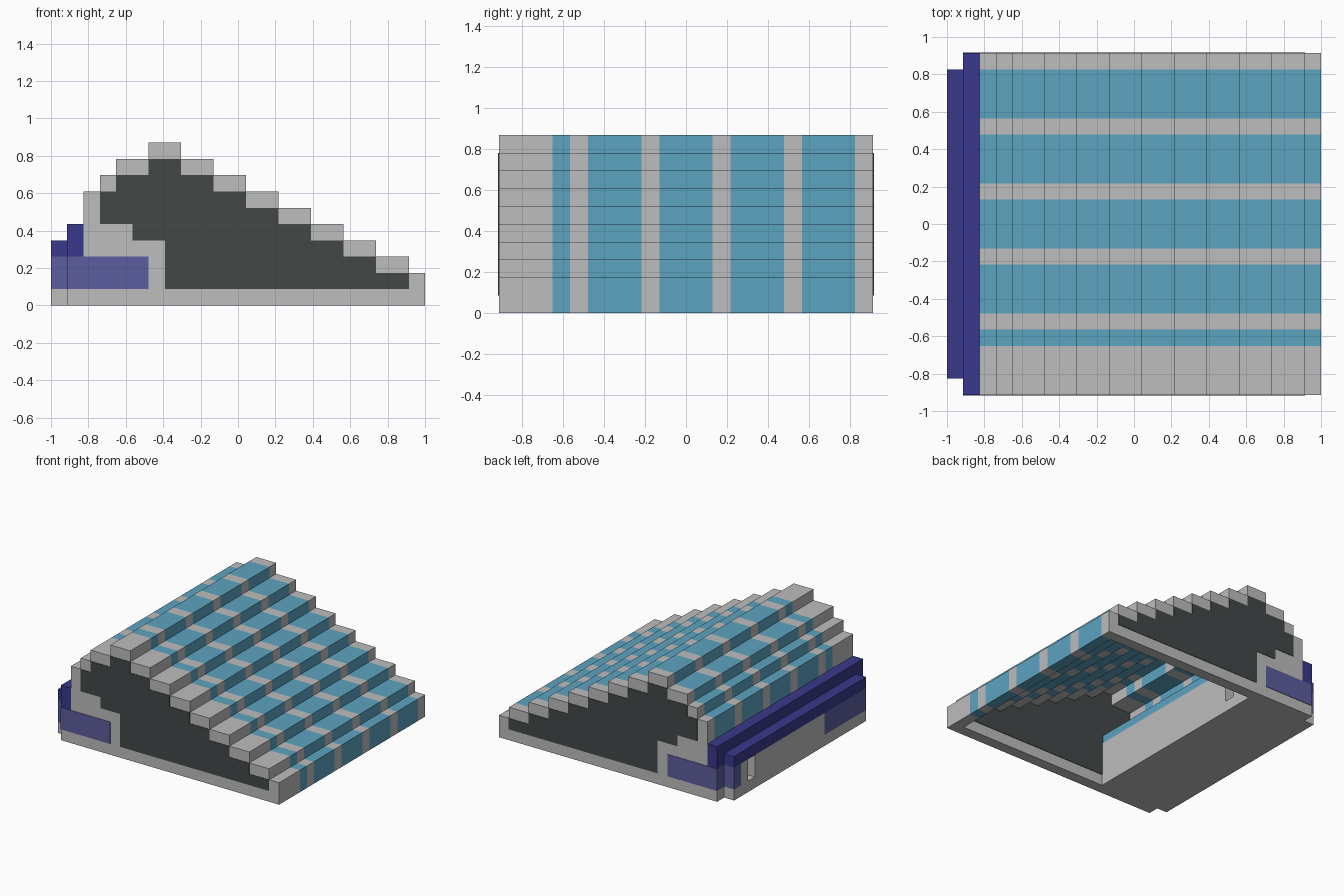
import bpy, bmesh

cube = bpy.data.objects.get("Cube")
if cube:
    bpy.data.objects.remove(cube, do_unlink=True)

U = 2 / 23  # one block; x counts from the low wall end, y from the centre


def material(name, rgb):
    m = bpy.data.materials.new(name)
    m.use_nodes = True
    m.diffuse_color = (*rgb, 1)
    bsdf = next(n for n in m.node_tree.nodes if n.type == 'BSDF_PRINCIPLED')
    bsdf.inputs["Base Color"].default_value = (*rgb, 1)
    bsdf.inputs["Roughness"].default_value = 0.8
    return m


GREY = material("light_grey", (0.51, 0.51, 0.515))
BLUE = material("sky_blue", (0.107, 0.366, 0.527))
DARK = material("dark_slate", (0.054, 0.065, 0.064))
NAVY = material("navy", (0.042, 0.04, 0.262))
VIOLET = material("dusty_violet", (0.107, 0.109, 0.342))


def add_prism(bm, outline, y0, y1):
    """Extrude an x-z outline, in blocks, from y0 to y1."""
    face = bm.faces.new([bm.verts.new((x * U - 1, y0 * U, z * U)) for x, z in outline])
    new = bmesh.ops.extrude_face_region(bm, geom=[face])["geom"]
    verts = [v for v in new if isinstance(v, bmesh.types.BMVert)]
    bmesh.ops.translate(bm, verts=verts, vec=(0, (y1 - y0) * U, 0))


def rect(x0, x1, z0, z1):
    return [(x0, z0), (x1, z0), (x1, z1), (x0, z1)]


def finish(bm, name, *mats):
    bmesh.ops.recalc_face_normals(bm, faces=bm.faces[:])
    mesh = bpy.data.meshes.new(name)
    bm.to_mesh(mesh)
    bm.free()
    for m in mats:
        mesh.materials.append(m)
    ob = bpy.data.objects.new(name, mesh)
    bpy.context.collection.objects.link(ob)


def prism(name, outline, y0, y1, mat):
    bm = bmesh.new()
    add_prism(bm, outline, y0, y1)
    finish(bm, name, mat)


def box(name, x0, x1, y0, y1, z0, z1, mat):
    prism(name, rect(x0, x1, z0, z1), y0, y1, mat)


def stairs(treads):
    """Outline points along the top of (start, end, height) treads."""
    return [p for a, b, h in treads for p in ((a, h), (b, h))]


# Stepped roof profile: rises in short steps, falls in wide ones
STEPS = [(2, 3, 7), (3, 4, 8), (4, 6, 9)]
STEPS += [(6 + 2 * i, 8 + 2 * i, 10 - i) for i in range(8)] + [(22, 23, 2)]
BLUE_BANDS = [(-7.5, -6.5), (-5.5, -2.5), (-1.5, 1.5), (2.5, 5.5), (6.5, 9.5)]

# Roof steps with blue bands running across them
bm = bmesh.new()
for a, b, h in STEPS:
    bottom = {2: 5, 22: 0}.get(a, h - 1)
    add_prism(bm, rect(a, b, bottom, h), -9.5, 9.5)
for cut in sorted({y for band in BLUE_BANDS for y in band if y < 9}):
    geom = bm.verts[:] + bm.edges[:] + bm.faces[:]
    bmesh.ops.bisect_plane(bm, geom=geom, plane_co=(0, cut * U, 0), plane_no=(0, 1, 0))
for f in bm.faces:
    y = f.calc_center_median().y / U
    f.material_index = int(any(lo < y < hi for lo, hi in BLUE_BANDS))
finish(bm, "stepped_roof", GREY, BLUE)

# End walls, dark stepped panels and coloured corner bands
wall = stairs(STEPS) + [(23, 0), (2, 0)]
panel = stairs([(a, b, h - 1) for a, b, h in STEPS[1:-1]])
panel += [(22, 1), (7, 1), (7, 4), (5, 4), (5, 5), (3, 5)]
T = 0.04
for side, s in (("front", -1), ("back", 1)):
    y0, y1 = sorted((9.5 * s, 10.5 * s))
    prism(side + "_wall", wall, y0, y1, GREY)
    prism(side + "_panel", panel, y0 - T, y1 + T, DARK)
    box(side + "_corner_base", 1, 2, y0, y1, 0, 1, GREY)
    box(side + "_corner", 1, 2, y0, y1, 1, 3, VIOLET)
    p0, p1 = sorted((10.5 * s, (10.5 + T) * s))
    box(side + "_corner_band", 1, 6, p0, p1, 1, 3, VIOLET)

# Navy ledges along the low side
box("upper_ledge", 1, 2, -10.5, 10.5, 3, 5, NAVY)
box("lower_ledge", 0, 1, -9.5, 9.5, 3, 4, NAVY)

# Solid lower body with a narrow slot passing through it
box("body_base", 0, 7, -9.5, 9.5, 0, 1, GREY)
box("body_front_corner", 0, 1, -9.5, -3.5, 1, 3, VIOLET)
box("body_front_fill", 1, 7, -9.5, -3.5, 1, 3, GREY)
box("body_middle", 0, 7, -3.5, 6.5, 1, 3, GREY)
box("body_slot_side", 0, 7, 7.5, 8.5, 1, 3, GREY)
box("body_back_corner", 0, 1, 8.5, 9.5, 1, 3, VIOLET)
box("body_back_fill", 1, 7, 8.5, 9.5, 1, 3, GREY)
box("body_top", 2, 7, -9.5, 9.5, 3, 4, GREY)
box("inner_shelf", 2, 5, -9.5, 9.5, 4, 5, GREY)
box("inner_trim", 6, 7, -9.4, 9.4, 4, 4.7, BLUE)
